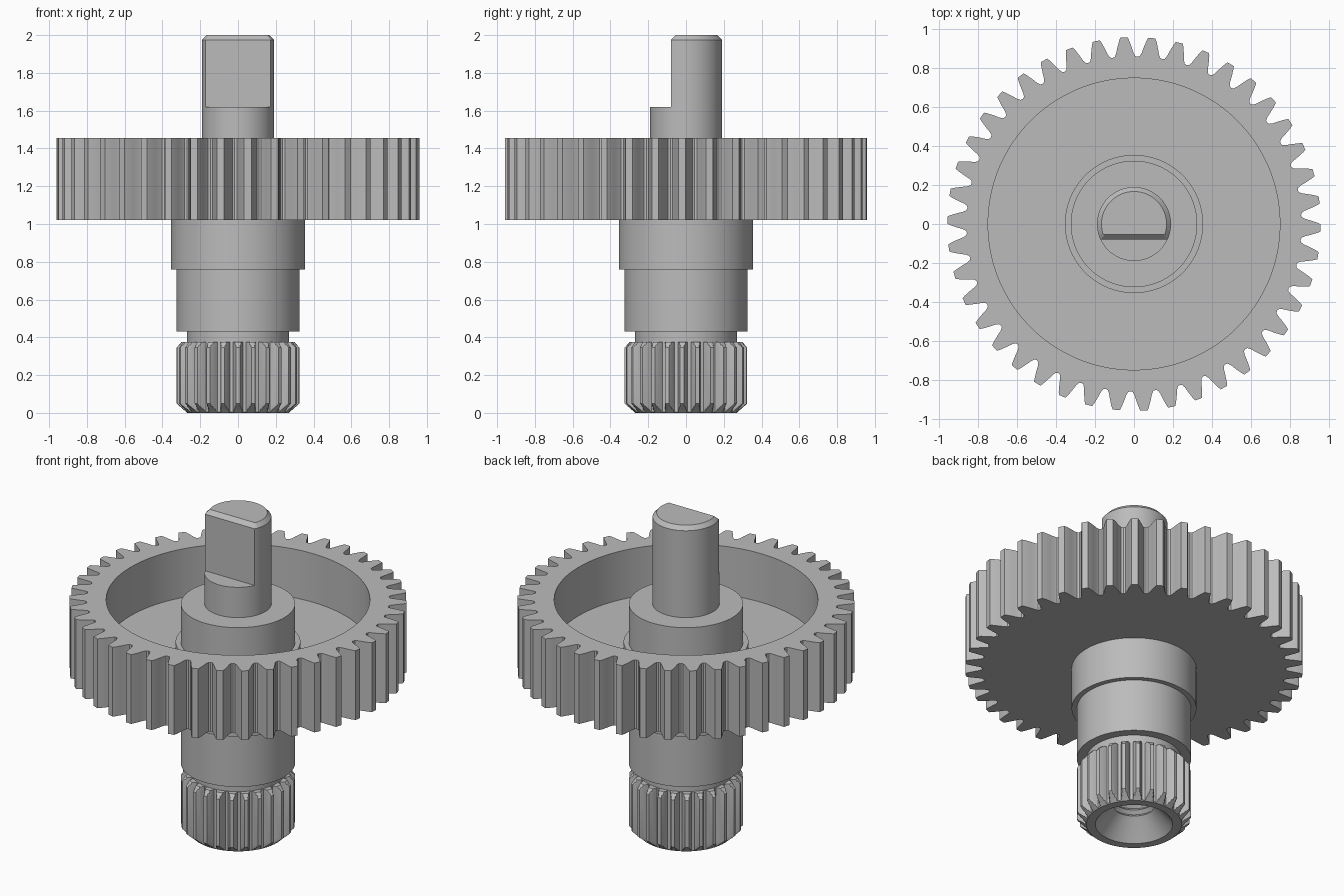
import bpy
import bmesh
from math import cos, sin, tau, radians

cube = bpy.data.objects.get("Cube")
if cube:
    bpy.data.objects.remove(cube, do_unlink=True)

# Single plain metal colour
metal = bpy.data.materials.new("grey_metal")
metal.use_nodes = True
GREY = (0.5, 0.5, 0.5, 1)
metal.diffuse_color = GREY
metal.node_tree.nodes["Principled BSDF"].inputs["Base Color"].default_value = GREY


def circle(angles, r, z, flat=None):
    """Ring of points; an optional flat cuts it off on the front side."""
    low = -r if flat is None else flat
    return [(r * cos(a), max(r * sin(a), low), z) for a in angles]


def toothed(angles, radii, z, limit=9):
    return [(min(r, limit) * cos(a), min(r, limit) * sin(a), z)
            for a, r in zip(angles, radii)]


def teeth(count, phase, shape):
    """Repeat one tooth, given as (fraction of pitch, radius), round the circle."""
    pitch = tau / count
    points = [(phase + (i + f) * pitch, r) for i in range(count) for f, r in shape]
    return [p[0] for p in points], [p[1] for p in points]


def mirrored(half):
    return [(-f, r) for f, r in reversed(half)] + half


def loft(name, rings, closed=False):
    """Skin successive rings; cap the ends unless the loft closes on itself."""
    bm = bmesh.new()
    loops = [[bm.verts.new(p) for p in ring] for ring in rings]
    pairs = list(zip(loops, loops[1:]))
    if closed:
        pairs.append((loops[-1], loops[0]))
    else:
        bm.faces.new(loops[0])
        bm.faces.new(loops[-1])
    n = len(loops[0])
    for a, b in pairs:
        for i in range(n):
            j = (i + 1) % n
            bm.faces.new((a[i], a[j], b[j], b[i]))
    bmesh.ops.remove_doubles(bm, verts=bm.verts, dist=1e-5)
    bmesh.ops.recalc_face_normals(bm, faces=bm.faces)
    mesh = bpy.data.meshes.new(name)
    bm.to_mesh(mesh)
    bm.free()
    mesh.materials.append(metal)
    obj = bpy.data.objects.new(name, mesh)
    bpy.context.collection.objects.link(obj)
    bpy.ops.object.select_all(action="DESELECT")
    obj.select_set(True)
    bpy.context.view_layer.objects.active = obj
    bpy.ops.object.shade_smooth_by_angle(angle=radians(25))
    return obj


ROUND = [tau * i / 128 for i in range(128)]

# Large spur gear with a recessed upper face
half_tooth = [(0.13, 0.96), (0.18, 0.945), (0.27, 0.91), (0.34, 0.88), (0.41, 0.864)]
ang, rad = teeth(42, radians(-1.2), mirrored(half_tooth) + [(0.5, 0.86)])
loft("gear_wheel", [
    toothed(ang, rad, 1.02),
    toothed(ang, rad, 1.455),
    circle(ang, 0.75, 1.455),
    circle(ang, 0.75, 1.15),
    circle(ang, 0.3, 1.15),
    circle(ang, 0.3, 1.02),
], closed=True)

# Stepped hub through the gear
hub = [(0.325, 0.43), (0.325, 0.76), (0.355, 0.76), (0.355, 1.19),
       (0.325, 1.19), (0.325, 1.43)]
loft("hub", [circle(ROUND, r, z) for r, z in hub])

# Upper shaft: round base and D-shaped end with chamfered top
loft("shaft_base", [circle(ROUND, 0.19, z) for z in (1.4, 1.62)])
loft("shaft_d_end", [
    circle(ROUND, 0.19, 1.6, -0.08),
    circle(ROUND, 0.19, 1.975, -0.08),
    circle(ROUND, 0.167, 2.0, -0.055),
])

# Splined lower end with neck, chamfers, countersink and threaded bore
half_spline = [(0.13, 0.325), (0.21, 0.309), (0.3, 0.291), (0.38, 0.275)]
ang, rad = teeth(25, radians(-90), mirrored(half_spline))
rings = [circle(ang, 0.27, 0.45), circle(ang, 0.27, 0.375)]
chamfers = [(0.375, 0.3), (0.36, 0.3125), (0.345, 0.325), (0.05, 0.325),
            (0.035, 0.309), (0.02, 0.291), (0.005, 0.275), (0, 0.27)]
rings += [toothed(ang, rad, z, limit) for z, limit in chamfers]
rings += [circle(ang, 0.22, 0), circle(ang, 0.135, 0.1)]
for turn in range(7):
    z = 0.12 + turn * 0.04
    rings += [circle(ang, 0.115, z), circle(ang, 0.135, z + 0.02)]
rings.append(circle(ang, 0.115, 0.42))
loft("splined_end", rings)
